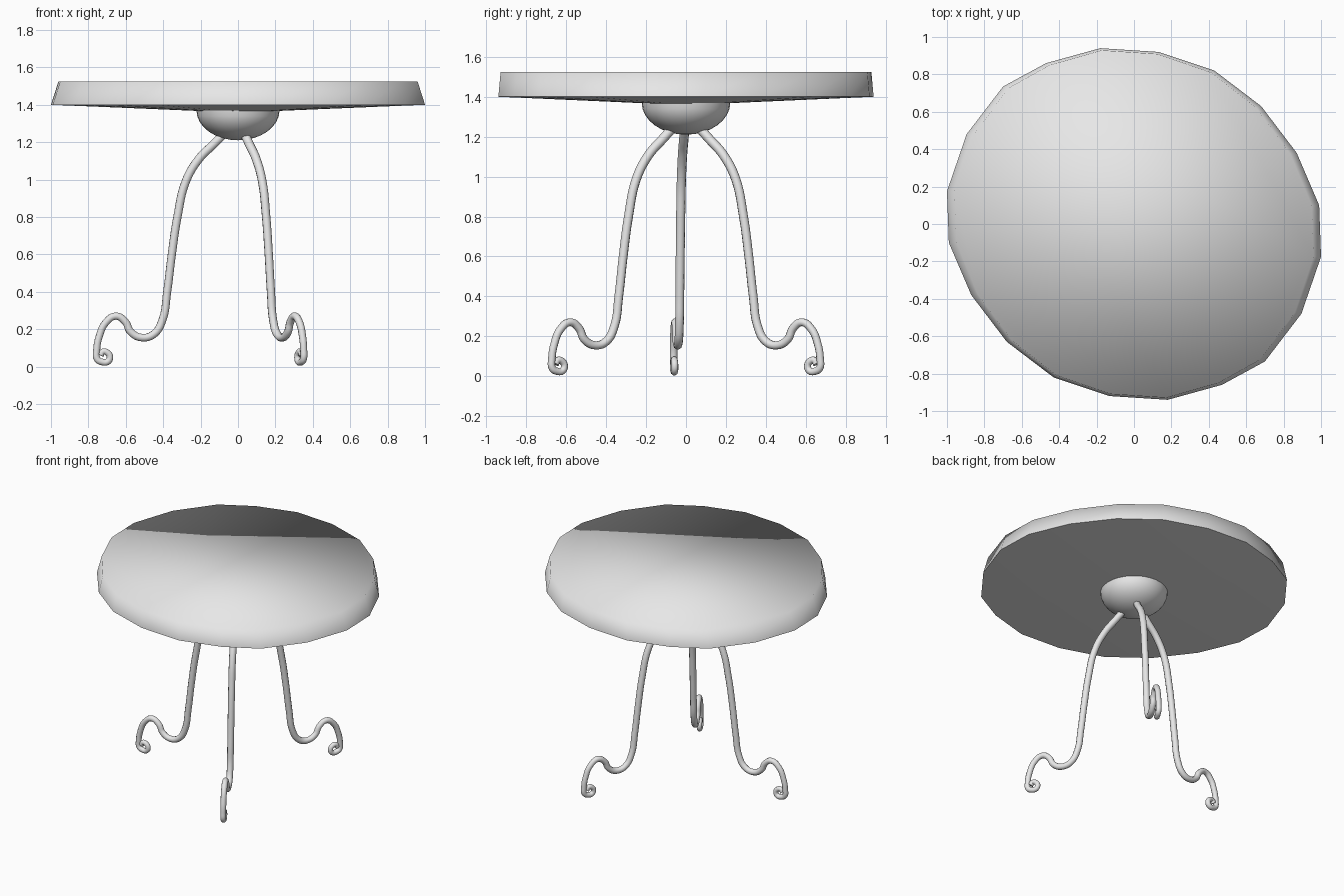
import bpy
import bmesh
import math

cube = bpy.data.objects.get("Cube")
if cube:
    bpy.data.objects.remove(cube, do_unlink=True)

grey = bpy.data.materials.new("plain grey")
grey.use_nodes = True
grey.diffuse_color = (0.8, 0.8, 0.8, 1)
grey.node_tree.nodes["Principled BSDF"].inputs["Base Color"].default_value = (0.8, 0.8, 0.8, 1)


def add_mesh(name, bm):
    bmesh.ops.recalc_face_normals(bm, faces=bm.faces)
    for f in bm.faces:
        f.smooth = True
    mesh = bpy.data.meshes.new(name)
    bm.to_mesh(mesh)
    bm.free()
    mesh.materials.append(grey)
    obj = bpy.data.objects.new(name, mesh)
    bpy.context.collection.objects.link(obj)
    return obj


# Table top: slightly oval slab, half the outline is repeated through the centre
half = [(0.99, 0.10), (0.87, 0.38), (0.68, 0.63), (0.43, 0.82), (0.13, 0.92),
        (-0.18, 0.94), (-0.47, 0.86), (-0.70, 0.735), (-0.895, 0.48), (-1.0, 0.175)]
outline = half + [(-x, -y) for x, y in half]
bm = bmesh.new()
lower = [bm.verts.new((x, y, 1.40)) for x, y in outline]
upper = [bm.verts.new((x * 0.96, y * 0.988, 1.525)) for x, y in outline]
hub = bm.verts.new((0, 0, 1.358))
bm.faces.new(upper)
count = len(outline)
for i in range(count):
    j = (i + 1) % count
    bm.faces.new((lower[i], lower[j], upper[j], upper[i]))
    bm.faces.new((lower[j], lower[i], hub))
    bm.edges.get((lower[i], lower[j])).smooth = False
add_mesh("table_top", bm)

# Rounded boss under the top, lower half of a flattened sphere
bm = bmesh.new()
bmesh.ops.create_uvsphere(bm, u_segments=32, v_segments=16, radius=0.222)
bmesh.ops.delete(bm, geom=[v for v in bm.verts if v.co.z > 0.01], context="VERTS")
boss = add_mesh("centre_boss", bm)
boss.scale.z = 0.72
boss.location.z = 1.37

# Curved leg path as distance from the centre and height, ending in a scroll
path = [(0.07, 1.25), (0.13, 1.19), (0.21, 1.11), (0.28, 0.99), (0.325, 0.8),
        (0.355, 0.6), (0.38, 0.4), (0.405, 0.25), (0.45, 0.175), (0.515, 0.155),
        (0.575, 0.185), (0.605, 0.24), (0.655, 0.27), (0.71, 0.235), (0.745, 0.16),
        (0.758, 0.09), (0.755, 0.04), (0.73, 0.025), (0.70, 0.026), (0.687, 0.05),
        (0.70, 0.074), (0.725, 0.08), (0.737, 0.06)]


def add_leg(name, degrees):
    curve = bpy.data.curves.new(name, "CURVE")
    curve.dimensions = "3D"
    curve.bevel_depth = 0.024
    curve.bevel_resolution = 3
    curve.resolution_u = 6
    curve.use_fill_caps = True
    spline = curve.splines.new("BEZIER")
    spline.bezier_points.add(len(path) - 1)
    for i, (r, z) in enumerate(path):
        p = spline.bezier_points[i]
        p.co = (r, 0, z)
        p.handle_left_type = p.handle_right_type = "AUTO"
        p.radius = 1 - 0.3 * i / (len(path) - 1)
    curve.materials.append(grey)
    leg = bpy.data.objects.new(name, curve)
    leg.rotation_euler.z = math.radians(degrees)
    bpy.context.collection.objects.link(leg)
    bpy.ops.object.select_all(action="DESELECT")
    leg.select_set(True)
    bpy.context.view_layer.objects.active = leg
    bpy.ops.object.convert(target="MESH")
    bpy.ops.object.shade_smooth_by_angle(angle=math.radians(60))


for name, degrees in (("right_leg", 184.7), ("front_left_leg", -62.4), ("back_left_leg", 62.4)):
    add_leg(name, degrees)
